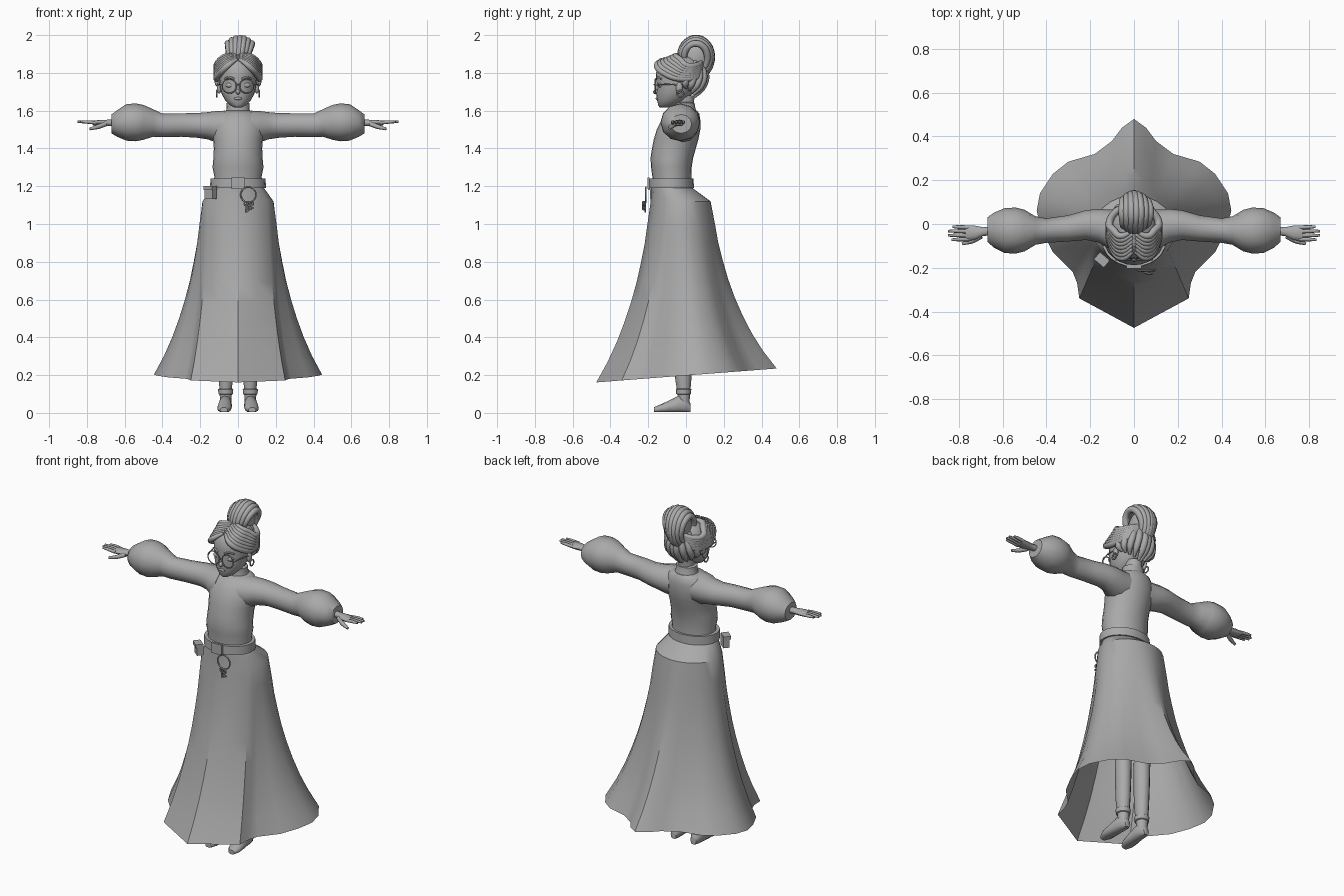
import bpy, bmesh, math
from math import sin, cos, pi, radians
from mathutils import Vector, Matrix

if "Cube" in bpy.data.objects:
    bpy.data.objects.remove(bpy.data.objects["Cube"])

grey = bpy.data.materials.new("warm_grey")
grey.use_nodes = True
grey.diffuse_color = (0.4, 0.4, 0.4, 1)
grey.node_tree.nodes["Principled BSDF"].inputs["Base Color"].default_value = (0.4, 0.4, 0.4, 1)


def finish(name, bm, angle=40):
    mesh = bpy.data.meshes.new(name)
    bmesh.ops.recalc_face_normals(bm, faces=bm.faces)
    bm.to_mesh(mesh)
    bm.free()
    mesh.materials.append(grey)
    ob = bpy.data.objects.new(name, mesh)
    bpy.context.collection.objects.link(ob)
    bpy.ops.object.select_all(action="DESELECT")
    ob.select_set(True)
    bpy.context.view_layer.objects.active = ob
    bpy.ops.object.shade_smooth_by_angle(angle=radians(angle))
    return ob


def skin(name, rings, caps=True, angle=40):
    """Bridge equal loops of points into a surface."""
    bm = bmesh.new()
    loops = [[bm.verts.new(p) for p in ring] for ring in rings]
    n = len(loops[0])
    for a, b in zip(loops, loops[1:]):
        for i in range(n):
            j = (i + 1) % n
            bm.faces.new((a[i], a[j], b[j], b[i]))
    if caps:
        bm.faces.new(loops[0])
        bm.faces.new(loops[-1])
    return finish(name, bm, angle)


def column(name, rows, x=0, n=24, caps=True, angle=40):
    """Rows are height, half width, front y, back y."""
    return skin(name, [[(x + w * sin(2 * pi * i / n),
                         (f + b) / 2 - (b - f) / 2 * cos(2 * pi * i / n), z)
                        for i in range(n)] for z, w, f, b in rows], caps, angle)


def ball(name, centre, size, tilt=0):
    bm = bmesh.new()
    m = Matrix.Translation(centre) @ Matrix.Rotation(tilt, 4, "X") @ Matrix.Diagonal((*size, 1))
    bmesh.ops.create_uvsphere(bm, u_segments=20, v_segments=12, radius=1, matrix=m)
    return finish(name, bm, 80)


def box(name, centre, size, turn=0):
    bm = bmesh.new()
    m = Matrix.Translation(centre) @ Matrix.Rotation(turn, 4, "Z") @ Matrix.Diagonal((*size, 1))
    bmesh.ops.create_cube(bm, size=1, matrix=m)
    return finish(name, bm)


def tube(name, points, radius, taper=None, closed=False):
    """Smooth round strand through the given points."""
    curve = bpy.data.curves.new(name, "CURVE")
    curve.dimensions = "3D"
    curve.bevel_depth, curve.bevel_resolution = radius, 2
    curve.resolution_u, curve.use_fill_caps = 5, True
    s = curve.splines.new("BEZIER")
    s.bezier_points.add(len(points) - 1)
    s.use_cyclic_u = closed
    for i, p in enumerate(points):
        k = s.bezier_points[i]
        k.co = p
        k.radius = taper[i] if taper else 1
        k.handle_left_type = k.handle_right_type = "AUTO"
    tmp = bpy.data.objects.new(name + "_path", curve)
    bpy.context.collection.objects.link(tmp)
    bpy.context.view_layer.update()
    bm = bmesh.new()
    bm.from_mesh(bpy.data.meshes.new_from_object(
        tmp.evaluated_get(bpy.context.evaluated_depsgraph_get())))
    bpy.data.objects.remove(tmp)
    return finish(name, bm, 60)


def hoop(name, c, r, thick, axis="Y"):
    ang = [2 * pi * i / 10 for i in range(10)]
    pts = [(c[0] + r * cos(a), c[1], c[2] + r * sin(a)) if axis == "Y"
           else (c[0], c[1] + r * cos(a), c[2] + r * sin(a)) for a in ang]
    return tube(name, pts, thick, closed=True)


# Skirt: oval hip flowing into a wavy hem; hem points are x, y, hip angle
hem = [(0, -.475, 0), (.12, -.41, 28), (.25, -.34, 55), (.26, -.27, 66), (.28, -.22, 73),
       (.37, -.13, 81), (.42, -.03, 90), (.445, .06, 99), (.43, .14, 109), (.37, .23, 120),
       (.3, .285, 131), (.18, .32, 146), (.1, .38, 158), (.055, .44, 169), (0, .48, 180)]
hem += [(-x, y, -a) for x, y, a in hem[-2:0:-1]]


def skirt_ring(z, t, w, f, b):
    ring = []
    for x, y, a in hem:
        u, v = w * sin(radians(a)), (f + b) / 2 - (b - f) / 2 * cos(radians(a))
        ring.append((u + (x - u) * t, v + (y - v) * t, z + .037 * y / .48 * t))
    return ring


skirt_rows = [(1.19, 0, .138, -.185, .035), (1.12, 0, .188, -.187, .13)]
skirt_rows += [(z, t, .19, -.187, .132) for z, t in
               ((1.0, .06), (.9, .11), (.8, .18), (.7, .26), (.6, .36),
                (.5, .48), (.4, .62), (.3, .79), (.198, 1))]
skin("skirt", [skirt_ring(*r) for r in skirt_rows], caps=False, angle=35)

# Bodice with bust, collar and belt
column("bodice", [(1.2, .135, -.18, .03), (1.25, .125, -.178, .028), (1.3, .135, -.185, .03),
                  (1.35, .13, -.188, .038), (1.4, .128, -.18, .052), (1.45, .132, -.17, .066),
                  (1.5, .14, -.155, .076), (1.55, .13, -.13, .076), (1.585, .105, -.1, .07),
                  (1.6, .065, -.068, .058)])
column("collar", [(1.585, .07, -.07, .06), (1.61, .06, -.065, .05), (1.64, .06, -.062, .045),
                  (1.645, .05, -.052, .036)])
column("belt", [(1.19, .14, -.19, .035), (1.19, .148, -.197, .042), (1.24, .146, -.195, .04),
                (1.24, .125, -.17, .02)], angle=30)
box("belt_buckle", (0, -.198, 1.215), (.07, .012, .06))

# Belt pouch, key ring and keys
box("pouch", (-.145, -.16, 1.165), (.055, .035, .065), radians(-40))
box("pouch_flap", (-.148, -.165, 1.19), (.06, .04, .02), radians(-40))
hoop("key_ring", (.055, -.212, 1.155), .04, .004)
for k, x in enumerate((.045, .058, .07)):
    y = -.216 - .006 * k
    hoop("key_bow", (x, y, 1.108), .011, .004)
    tube("key_shaft", [(x, y, 1.1), (x, y, 1.062 + .006 * k)], .004)
    box("key_bit", (x + .008, y, 1.072 + .006 * k), (.012, .005, .01))

# Head, neck and face
column("neck", [(1.6, .046, -.055, .04), (1.68, .046, -.06, .045)])
column("head", [(1.618, .022, -.14, -.07), (1.628, .042, -.147, -.05), (1.655, .068, -.153, .0),
                (1.69, .087, -.157, .035), (1.73, .096, -.155, .055), (1.78, .1, -.16, .07),
                (1.83, .095, -.155, .07), (1.87, .07, -.125, .05), (1.89, .03, -.08, .01)], angle=80)
ball("nose", (0, -.157, 1.7), (.012, .017, .014))
ball("lips", (0, -.15, 1.664), (.022, .011, .008))

# Sleeves, rings along x: position, centre y, centre z, depth, height
sleeve = [(.07, -.03, 1.515, .095, .085), (.12, -.022, 1.515, .088, .082), (.16, -.008, 1.52, .077, .072),
          (.22, -.005, 1.522, .068, .065), (.3, -.02, 1.524, .06, .062), (.4, -.03, 1.522, .056, .062),
          (.45, -.03, 1.535, .065, .073), (.5, -.03, 1.538, .095, .092), (.54, -.03, 1.538, .105, .1),
          (.59, -.03, 1.538, .103, .097), (.64, -.028, 1.532, .08, .07), (.67, -.026, 1.53, .056, .05),
          (.67, -.026, 1.53, .03, .028)]
for side, s in (("left", 1), ("right", -1)):
    skin(side + "_sleeve", [[(s * x, y + d * cos(2 * pi * i / 12), z + h * sin(2 * pi * i / 12))
                             for i in range(12)] for x, y, z, d, h in sleeve], angle=50)
    # Hand with four fingers and a thumb
    palm = [(.64, -.03, .02, .018), (.69, -.035, .02, .017), (.73, -.04, .033, .016), (.77, -.042, .036, .012)]
    skin(side + "_palm", [[(s * x, y + d * cos(2 * pi * i / 12), 1.535 + h * sin(2 * pi * i / 12))
                           for i in range(12)] for x, y, d, h in palm])
    for f, reach in enumerate((.835, .85, .85, .83)):
        y = -.07 + .018 * f
        tube(side + "_finger", [(s * .755, y, 1.536), (s * .8, y * 1.05 + .003, 1.54),
                                (s * reach, y * 1.1 + .005, 1.541)], .0095, (1, .95, .6))
    tube(side + "_thumb", [(s * .7, -.055, 1.53), (s * .74, -.077, 1.515), (s * .785, -.09, 1.503)],
         .012, (1.1, 1, .6))

    # Ear, earring, eye, brow and spectacle rim
    ball(side + "_ear", (s * .1, -.035, 1.72), (.012, .018, .03))
    hoop(side + "_earring", (s * .112, -.03, 1.69), .017, .004, "X")
    ball(side + "_eye", (s * .042, -.135, 1.735), (.024, .014, .014))
    tube(side + "_brow", [(s * .02, -.156, 1.768), (s * .045, -.152, 1.777), (s * .07, -.132, 1.768)], .005)
    hoop(side + "_spectacle_rim", (s * .046, -.163, 1.73), .037, .003)
    tube(side + "_spectacle_arm", [(s * .083, -.163, 1.735), (s * .098, -.1, 1.74), (s * .104, -.04, 1.735)], .003)

    # Leg, ankle cuff and shoe
    lx = s * .065
    column(side + "_leg", [(.05, .03, -.035, .018), (.1, .033, -.045, .022), (.2, .038, -.06, .03),
                           (.35, .042, -.06, .035), (.46, .045, -.06, .035)], lx, 14)
    column(side + "_cuff", [(.095, .03, -.04, .02), (.1, .04, -.052, .026), (.125, .041, -.054, .028),
                            (.13, .032, -.044, .022)], lx, 14)
    shoe = [(.025, .018, .045), (.0, .032, .08), (-.04, .035, .085), (-.09, .038, .06),
            (-.14, .036, .038), (-.17, .02, .025)]
    skin(side + "_shoe", [[(lx + s * .06 * max(0, -y) + w * cos(2 * pi * i / 12),
                            y, .004 + h * max(0, .5 + .62 * sin(2 * pi * i / 12)) / 1.1)
                           for i in range(12)] for y, w, h in shoe], angle=50)

    # Swept strands from the centre parting round the temple to the bun
    for k in range(7):
        t = k / 6
        tube(side + "_front_lock", [(s * .006, -.13 + .1 * t, 1.872 + .025 * t),
                                    (s * (.055 + .008 * t), -.155 + .1 * t, 1.838 + .05 * t),
                                    (s * (.102 - .01 * t), -.1 + .07 * t, 1.79 + .078 * t),
                                    (s * .113, -.03 + .03 * t, 1.77 + .07 * t),
                                    (s * .085, .055, 1.78 + .06 * t),
                                    (s * .03, .085, 1.82 + .04 * t)], .016, (.5, 1, 1.1, 1.1, 1, .7))
    # Strands gathered up from the nape
    for k in range(5):
        a = .1 + .34 * k
        tube(side + "_nape_lock", [(s * .08 * sin(a), -.005 + .05 * cos(a), 1.672 + .012 * k),
                                   (s * .105 * sin(a), -.015 + .1 * cos(a), 1.72 + .006 * k),
                                   (s * .1 * sin(a), -.01 + .115 * cos(a), 1.78),
                                   (s * .05 * sin(a), .02 + .06 * cos(a), 1.86)], .018, (.4, 1, 1.1, .8))

tube("spectacle_bridge", [(-.01, -.164, 1.735), (0, -.169, 1.738), (.01, -.164, 1.735)], .003)

# Hair cap and tall looped bun
ball("hair_cap", (0, -.012, 1.805), (.104, .108, .092), radians(-25))
ball("bun_core", (0, .053, 1.88), (.055, .08, .095), radians(-15))
for k in range(7):
    u = (k - 3) / 3
    grow = 1 - .28 * u * u
    loop = []
    for i in range(9):
        a = radians(195 - 285 * i / 8)
        spread = .06 * u * (.75 + .3 * cos(a - pi / 2))
        loop.append((spread + .01 * sin(a), .052 + .085 * grow * cos(a), 1.882 + .102 * grow * sin(a)))
    tube("bun_loop", loop, .017, (.8, 1, 1, 1.1, 1.1, 1.1, 1, 1, .7))
